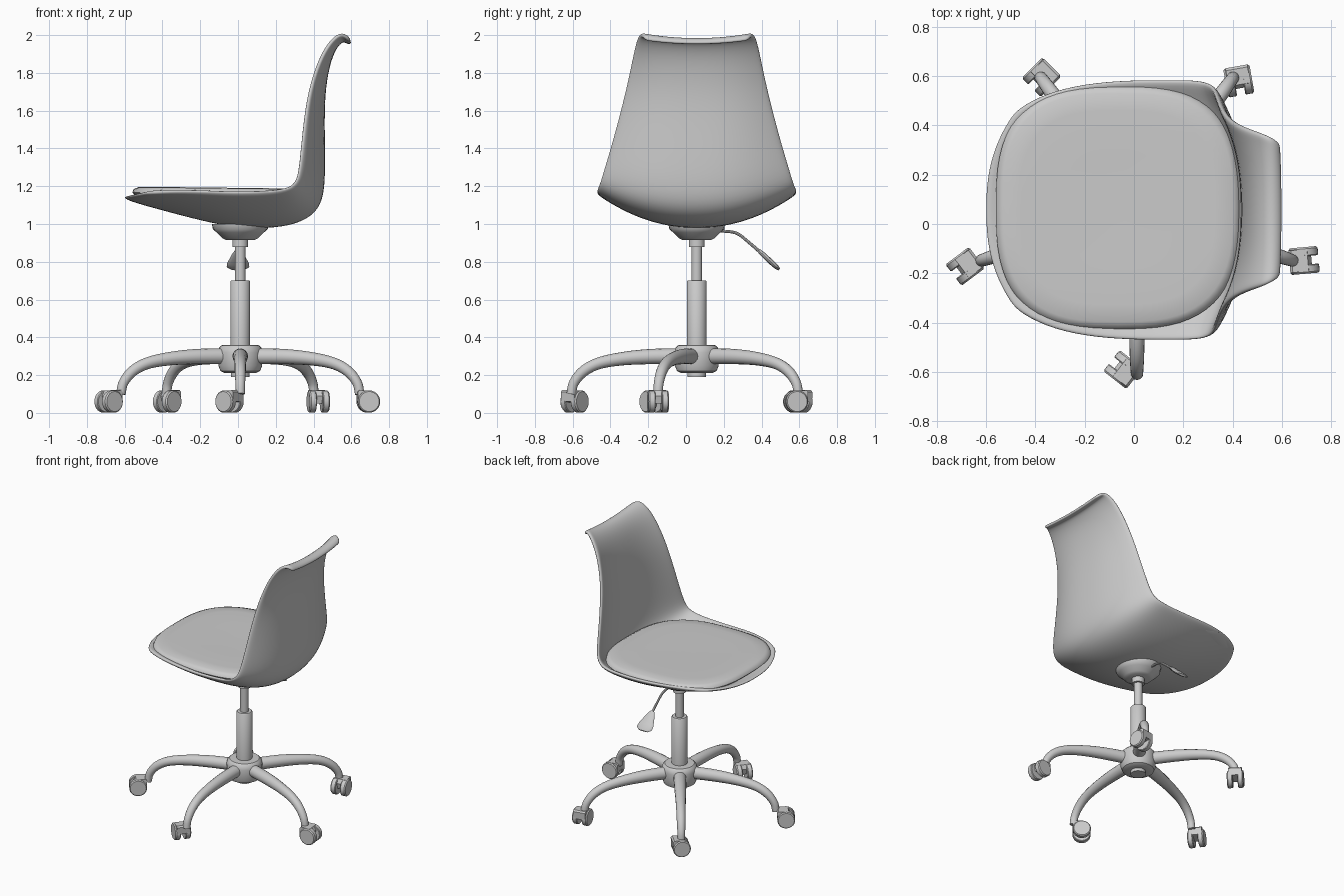
import bpy, bmesh, math
from mathutils import Vector, Matrix

if "Cube" in bpy.data.objects:
    bpy.data.objects.remove(bpy.data.objects["Cube"])

CX, CY = 0.012, 0.057  # column axis


def finish(bm, name, angle=40):
    bmesh.ops.recalc_face_normals(bm, faces=bm.faces)
    me = bpy.data.meshes.new(name)
    bm.to_mesh(me)
    bm.free()
    ob = bpy.data.objects.new(name, me)
    bpy.context.collection.objects.link(ob)
    bpy.ops.object.select_all(action='DESELECT')
    ob.select_set(True)
    bpy.context.view_layer.objects.active = ob
    bpy.ops.object.shade_smooth_by_angle(angle=math.radians(angle))
    return ob


def loft(bm, rings, cap=True):
    """Bridge equally sized rings of points into a tube."""
    rows = [[bm.verts.new(p) for p in r] for r in rings]
    for a, b in zip(rows, rows[1:]):
        n = len(a)
        for i in range(n):
            bm.faces.new((a[i], a[(i + 1) % n], b[(i + 1) % n], b[i]))
    if cap:
        bm.faces.new(rows[0][::-1])
        bm.faces.new(rows[-1])


def lathe(name, profile, n=32):
    bm = bmesh.new()
    loft(bm, [[(CX + r * math.cos(k * math.tau / n), CY + r * math.sin(k * math.tau / n), z)
               for k in range(n)] for r, z in profile])
    return finish(bm, name)


def smooth_path(pts, steps=5):
    """Catmull-Rom resampling of tuples of any length."""
    p = [Vector(q) for q in pts]
    p = [2 * p[0] - p[1]] + p + [2 * p[-1] - p[-2]]
    out = []
    for i in range(1, len(p) - 2):
        a, b, c, d = p[i - 1:i + 3]
        for k in range(steps):
            t = k / steps
            out.append(0.5 * (2 * b + (c - a) * t + (2 * a - 5 * b + 4 * c - d) * t * t
                              + (3 * b - a - 3 * c + d) * t ** 3))
    return out + [p[-2]]


def tube(name, pts, side, n=16):
    """Sweep ellipses along planar (x, y, z, radius) points; side is the plane normal."""
    path = smooth_path([q[:3] for q in pts])
    radii = [v[0] for v in smooth_path([(q[3], 0, 0) for q in pts])]
    rings = []
    for i, p in enumerate(path):
        tan = (path[min(i + 1, len(path) - 1)] - path[max(i - 1, 0)]).normalized()
        up = side.cross(tan)
        rings.append([p + radii[i] * (side * math.cos(k * math.tau / n) + up * math.sin(k * math.tau / n))
                      for k in range(n)])
    bm = bmesh.new()
    loft(bm, rings)
    return finish(bm, name)


# Seat shell: rows of (centre x, centre z, rim x, rim z, half width)
rows = [(-.61, 1.13, -.48, 1.155, .41), (-.45, 1.085, -.36, 1.165, .48), (-.25, 1.03, -.2, 1.165, .52),
        (-.05, .983, -.02, 1.158, .535), (.15, .972, .15, 1.163, .535), (.31, .995, .26, 1.175, .535),
        (.415, 1.055, .315, 1.21, .52), (.457, 1.15, .335, 1.28, .50), (.463, 1.30, .348, 1.41, .46),
        (.458, 1.55, .368, 1.59, .41), (.463, 1.72, .40, 1.75, .37), (.492, 1.87, .455, 1.89, .34),
        (.53, 1.945, .51, 1.97, .32), (.56, 1.968, .555, 2.0, .30), (.59, 1.945, .58, 1.965, .275)]
bm = bmesh.new()
grid = []
for cx, cz, rx, rz, w in rows:
    line = []
    for j in range(-6, 7):
        s = math.sin(j / 6 * math.pi / 2) * 0.4 + j / 6 * 0.6
        f, g = abs(s) ** 2.5, abs(s) ** 2.1
        line.append(bm.verts.new((cx + (rx - cx) * f, CY + w * s, cz + (rz - cz) * g)))
    grid.append(line)
for a, b in zip(grid, grid[1:]):
    for j in range(12):
        bm.faces.new((a[j], b[j], b[j + 1], a[j + 1]))
bm.normal_update()
shell = finish(bm, "seat_shell", 180)
# make the first face point inwards (up) so that the thickness grows inside
inward = 1 if shell.data.polygons[40].normal.z > 0 else -1
m = shell.modifiers.new("thickness", 'SOLIDIFY')
m.thickness, m.offset = 0.026, inward
m = shell.modifiers.new("smooth", 'SUBSURF')
m.levels = m.render_levels = 2

# Seat cushion: rounded superellipse pad
bm = bmesh.new()
rings = []
for s, z in [(.82, 1.12), (.96, 1.14), (1, 1.16), (.985, 1.178), (.94, 1.189), (.8, 1.192), (.45, 1.19), (.1, 1.188)]:
    ring = []
    for k in range(64):
        c, d = math.cos(k * math.tau / 64), math.sin(k * math.tau / 64)
        x = .495 * s * math.copysign(abs(c) ** .7, c)
        y = .493 * s * math.copysign(abs(d) ** .7, d)
        ring.append((x - .065, y + CY + .01, z - .012 * x))
    rings.append(ring)
loft(bm, rings)
finish(bm, "seat_cushion", 60)

# Column, hub and seat mount
lathe("hub", [(.05, .19), (.05, .212), (.085, .212), (.105, .222), (.116, .25), (.118, .32),
              (.112, .345), (.098, .358), (.05, .36)])
lathe("outer_column", [(.052, .34), (.052, .695), (.048, .70)])
lathe("inner_column", [(.028, .68), (.028, .89)])
lathe("column_collar", [(.042, .877), (.042, .93)])
lathe("seat_mount", [(.075, .915), (.095, .925), (.125, .955), (.145, .972), (.15, 1.0)])

# Height lever: bent rod and flat paddle
tube("lever_rod", [(0, .1, .962, .008), (0, .2, .962, .008), (0, .27, .95, .008), (0, .33, .905, .008),
                   (0, .40, .845, .009)], Vector((1, 0, 0)), 8)
bm = bmesh.new()
along, across = Vector((0, .73, -.68)), Vector((0, .68, .73))
rings = []
for t, w, h in [(0, .016, .010), (.03, .032, .013), (.10, .058, .014), (.13, .06, .012), (.148, .035, .007)]:
    c = Vector((0, .385, .86)) + along * t
    rings.append([c + Vector((w * math.cos(a), 0, 0)) + across * h * math.sin(a)
                  for a in [k * math.tau / 16 for k in range(16)]])
loft(bm, rings)
finish(bm, "lever_paddle")

# Five legs
for i in range(5):
    a = math.radians(54 + 72 * i)
    d = Vector((math.cos(a), math.sin(a), 0))
    prof = [(.08, .30, .042), (.25, .298, .040), (.40, .286, .035), (.52, .262, .031),
            (.60, .22, .029), (.65, .16, .026), (.665, .10, .025)]
    tube(f"leg_{i + 1}", [(CX + d.x * r, CY + d.y * r, z, q) for r, z, q in prof],
         Vector((-d.y, d.x, 0)))

# Twin-wheel casters: centre and rolling direction
casters = [(.425, .58, -80), (-.375, .595, 225), (-.685, -.172, 217), (-.045, -.59, 142), (.69, -.148, 5)]
for i, (x, y, yaw) in enumerate(casters):
    place = Matrix.Translation((x, y, .06)) @ Matrix.Rotation(math.radians(yaw), 4, 'Z')
    bm = bmesh.new()
    for s in (-1, 1):
        loft(bm, [[place @ Vector((r * math.cos(k * math.tau / 28), s * t, r * math.sin(k * math.tau / 28)))
                   for k in range(28)] for r, t in [(.055, .017), (.059, .021), (.059, .047), (.053, .054)]])
    finish(bm, f"caster_wheels_{i + 1}")
    # hood block over the stem side of the wheels
    bm = bmesh.new()
    outline = [(-.058, 0), (.02, -.01), (.03, .03), (.015, .058), (-.05, .06), (-.06, .05)]
    loft(bm, [[place @ Vector((u, t, v)) for u, v in outline] for t in (-.045, .045)])
    finish(bm, f"caster_hood_{i + 1}", 30)
